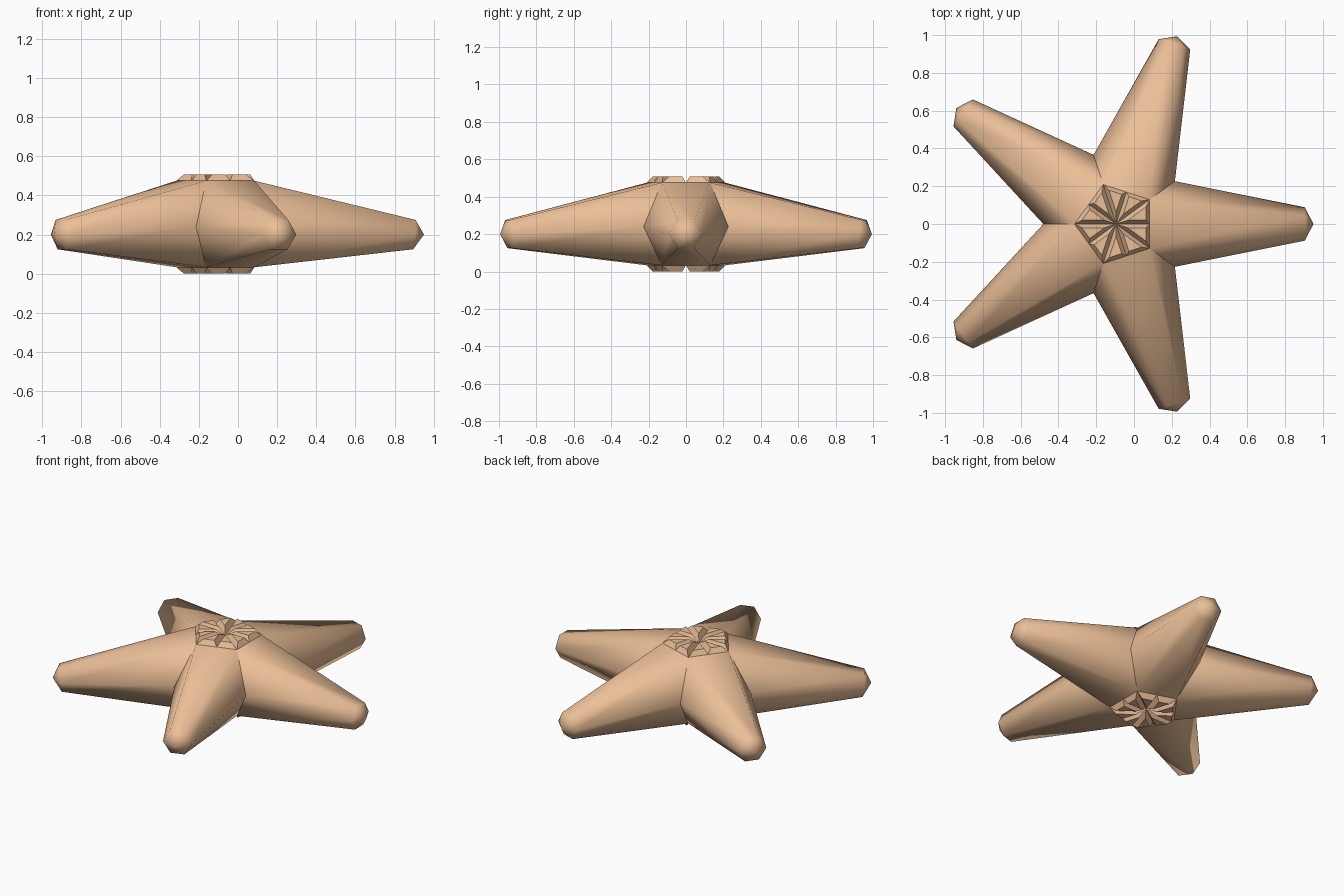
import bpy, bmesh
from math import cos, sin, pi, radians
from mathutils import Matrix, Vector

if "Cube" in bpy.data.objects:
    bpy.data.objects.remove(bpy.data.objects["Cube"])

CX = -0.095            # centre of the five-fold star
R_TOP, R_VALLEY = 0.22, 0.385
Z_TOP, Z_MID, Z_BOT = 0.475, 0.24, 0.033

skin = bpy.data.materials.new("peach")
skin.diffuse_color = (0.83, 0.52, 0.31, 1)
skin.use_nodes = True
skin.node_tree.nodes["Principled BSDF"].inputs["Base Color"].default_value = skin.diffuse_color


def make_object(name, bm, smooth):
    for f in bm.faces:
        f.smooth = smooth
    me = bpy.data.meshes.new(name)
    bm.to_mesh(me)
    bm.free()
    me.materials.append(skin)
    ob = bpy.data.objects.new(name, me)
    bpy.context.collection.objects.link(ob)
    return ob


# Tapered six-sided arm, smooth shaded, with a pointed cap
def arm(name, angle):
    bm = bmesh.new()
    c, s = cos(pi / 5), sin(pi / 5)
    t, v = (R_TOP * c, R_TOP * s), (R_VALLEY * c, R_VALLEY * s)
    root = [(v[0], v[1], Z_MID), (t[0], t[1], Z_TOP), (t[0], -t[1], Z_TOP),
            (v[0], -v[1], Z_MID), (t[0], -t[1], Z_BOT), (t[0], t[1], Z_BOT)]
    end = [(1.0, 0.088, 0.2), (1.002, 0.044, 0.275), (1.002, -0.044, 0.275),
           (1.0, -0.088, 0.2), (0.99, -0.044, 0.125), (0.99, 0.044, 0.125)]
    a = [bm.verts.new(p) for p in root]
    b = [bm.verts.new(p) for p in end]
    tip = bm.verts.new((1.045, 0, 0.2))
    for i in range(6):
        j = (i + 1) % 6
        bm.faces.new((a[j], a[i], b[i], b[j]))
        bm.faces.new((b[j], b[i], tip))
    bmesh.ops.recalc_face_normals(bm, faces=bm.faces)
    if sum(f.normal.dot(f.calc_center_median() - Vector((0.6, 0, 0.22))) for f in bm.faces) < 0:
        bmesh.ops.reverse_faces(bm, faces=bm.faces)
    bm.transform(Matrix.Translation((CX, 0, 0)) @ Matrix.Rotation(angle, 4, 'Z'))
    make_object(name, bm, True)


# Pentagonal cap: ten triangles, each inset and raised into a petal
def rosette(name, z, up):
    bm = bmesh.new()
    mid = bm.verts.new((CX, 0, z))
    ring = []
    for k in range(10):
        r = R_TOP if k % 2 else R_TOP * cos(pi / 5)
        ring.append(bm.verts.new((CX + r * cos(k * pi / 5), r * sin(k * pi / 5), z)))
    for k in range(10):
        p, q = ring[k], ring[(k + 1) % 10]
        bm.faces.new((mid, p, q) if up else (mid, q, p))
    bm.normal_update()
    bmesh.ops.inset_individual(bm, faces=bm.faces[:], thickness=0.02,
                               depth=0.033, use_even_offset=True)
    # pin every petal to one flat level
    level = z + (0.033 if up else -0.033)
    for v in bm.verts:
        if abs(v.co.z - z) > 1e-4:
            v.co.z = level
    make_object(name, bm, False)


for i in range(5):
    arm(f"arm_{i + 1}", radians(72 * i))
rosette("top_rosette", Z_TOP, True)
rosette("bottom_rosette", Z_BOT, False)
